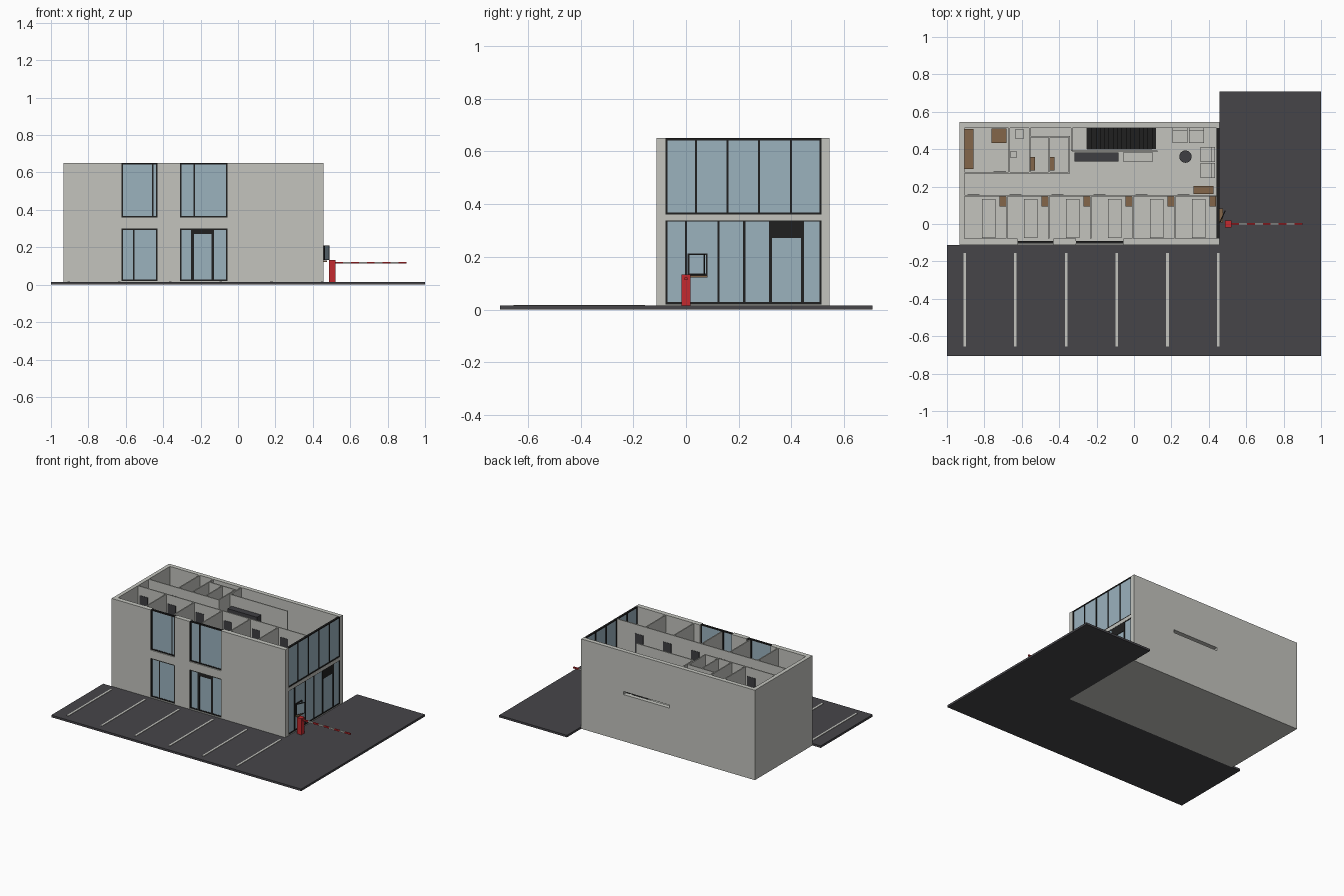
import bpy, bmesh, math
from mathutils import Vector

cube = bpy.data.objects.get("Cube")
if cube:
    bpy.data.objects.remove(cube, do_unlink=True)


def material(name, *rgb):
    lin = [((c / 255 + 0.055) / 1.055) ** 2.4 for c in rgb] + [1.0]
    m = bpy.data.materials.new(name)
    m.use_nodes = True
    m.diffuse_color = lin
    m.node_tree.nodes["Principled BSDF"].inputs["Base Color"].default_value = lin
    return m


PLASTER = material("pale plaster", 195, 196, 190)
ASPHALT = material("asphalt", 70, 69, 73)
GLASS = material("blue glass", 155, 178, 190)
BLACK = material("black metal", 32, 32, 32)
RED = material("barrier red", 195, 42, 46)
WOOD = material("wood", 132, 102, 74)
CHARCOAL = material("charcoal", 62, 62, 66)


def boxes(name, mat, *items):
    """One object from boxes given as (x0, x1, y0, y1, z0, z1)."""
    bm = bmesh.new()
    for x0, x1, y0, y1, z0, z1 in items:
        vs = bmesh.ops.create_cube(bm, size=1)["verts"]
        for v in vs:
            v.co = Vector(((x0 + x1) / 2 + v.co.x * (x1 - x0),
                           (y0 + y1) / 2 + v.co.y * (y1 - y0),
                           (z0 + z1) / 2 + v.co.z * (z1 - z0)))
    me = bpy.data.meshes.new(name)
    bm.to_mesh(me)
    bm.free()
    me.materials.append(mat)
    ob = bpy.data.objects.new(name, me)
    bpy.context.collection.objects.link(ob)
    return ob


def window(name, axis, plane, a0, a1, z0, z1, mullions=(), solid=(), t=0.008, depth=0.014):
    """Glass pane with a bar frame, running along x or y, centred on a plane."""
    def place(b0, b1, c0, c1, d):
        span, thick = (b0, b1), (plane - d / 2, plane + d / 2)
        return (span + thick if axis == "x" else thick + span) + (c0, c1)
    bars = [place(a0, a0 + t, z0, z1, depth), place(a1 - t, a1, z0, z1, depth),
            place(a0 + t, a1 - t, z0, z0 + t, depth), place(a0 + t, a1 - t, z1 - t, z1, depth)]
    bars += [place(m - t / 2, m + t / 2, z0 + t, z1 - t, depth) for m in mullions]
    bars += [place(*s, depth) for s in solid]
    return [boxes(name + "_frame", BLACK, *bars),
            boxes(name + "_glass", GLASS, place(a0 + t / 2, a1 - t / 2, z0 + t / 2, z1 - t / 2, depth / 2))]


# Main levels
TOP, FLOOR, CEIL, PAVE = 0.65, 0.36, 0.338, 0.015
L, R, F, B = -0.933, 0.457, -0.112, 0.545
IL, IF, IB = -0.905, -0.078, 0.514

# Paved yard and parking lines
boxes("front_yard", ASPHALT, (-1, 1, -0.706, F, 0, PAVE))
boxes("side_yard", ASPHALT, (R, 1, F, 0.708, 0, PAVE))
boxes("parking_lines", PLASTER, *[(x - 0.007, x + 0.007, -0.655, -0.155, PAVE, PAVE + 0.003)
                                  for x in [-0.905 + 0.271 * i for i in range(6)]])

# Front wall with two columns of windows
WIN = [(-0.623, -0.43), (-0.31, -0.056)]
front = [(L, WIN[0][0], F, IF, 0, TOP), (WIN[0][1], WIN[1][0], F, IF, 0, TOP), (WIN[1][1], R, F, IF, 0, TOP)]
for a, b in WIN:
    front += [(a, b, F, IF, 0, 0.02), (a, b, F, IF, 0.3, FLOOR)]
boxes("front_wall", PLASTER, *front)

# Back wall with a slot beside the stair opening
SX0, SX1, SY = -0.25, 0.118, 0.4
boxes("back_wall", PLASTER, (L, R, IB, B, 0, CEIL), (L, R, IB, B, FLOOR, TOP),
      (L, SX0, IB, B, CEIL, FLOOR), (SX1, R, IB, B, CEIL, FLOOR))
boxes("end_wall", PLASTER, (L, IL, IF, IB, 0, TOP))

# Floors
boxes("ground_floor", PLASTER, (IL, R, IF, IB, 0, 0.02))
boxes("upper_floor", PLASTER, (IL, R, IF, SY, CEIL, FLOOR),
      (IL, SX0, SY, IB, CEIL, FLOOR), (SX1, R, SY, IB, CEIL, FLOOR))

# Front windows and entrance door
window("upper_small_window", "x", -0.097, *WIN[0], FLOOR, TOP, [-0.457])
window("upper_large_window", "x", -0.097, *WIN[1], FLOOR, TOP, [-0.235])
window("lower_small_window", "x", -0.097, *WIN[0], 0.02, 0.3, [-0.557])
window("front_entrance", "x", -0.097, *WIN[1], 0.02, 0.3, [],
       [(-0.25, -0.235, 0.025, 0.295), (-0.143, -0.128, 0.025, 0.295), (-0.236, -0.142, 0.272, 0.295)])

# Glazed side wall with a door and a service hatch
window("upper_glazing", "y", 0.449, IF, IB, FLOOR, TOP, [0.038, 0.157, 0.277, 0.398])
window("lower_glazing", "y", 0.449, IF, IB, 0.02, CEIL + 0.004, [0, 0.123, 0.221],
       [(0.315, 0.327, 0.02, 0.34), (0.436, 0.448, 0.02, 0.34), (0.326, 0.437, 0.272, 0.34)])
window("hatch", "y", 0.451, 0.005, 0.082, 0.13, 0.213, t=0.006)
for part in window("hatch_casement", "x", 0, 0, 0.067, 0.132, 0.21, t=0.004, depth=0.006):
    part.location = (0.46, 0.01, 0)
    part.rotation_euler.z = math.radians(66)
boxes("hatch_shelf", WOOD, (0.44, 0.475, 0.008, 0.082, 0.122, 0.129))

# Partitions of the upper storey
T = 0.004
ROOMS = [IL + 0.2245 * i for i in range(6)]


def wall(x0, x1, y0, y1):
    return (x0 - T, x1 + T, y0 - T, y1 + T, FLOOR, TOP)


boxes("room_dividers", PLASTER, *[wall(x, x, IF + T, 0.144) for x in ROOMS[1:]])
boxes("corridor_wall", PLASTER, wall(IL + T, 0.438, 0.152, 0.152))
boxes("office_walls", PLASTER, wall(IL + T, -0.347, 0.275, 0.275),
      wall(-0.668, -0.668, 0.283, IB - T), wall(-0.558, -0.558, 0.283, IB - T))
boxes("cubicle_walls", PLASTER, wall(-0.55, -0.347, 0.466, 0.466),
      wall(-0.452, -0.452, 0.283, 0.458), wall(-0.347, -0.347, 0.283, 0.458))
boxes("stair_walls", PLASTER, wall(-0.334, -0.334, 0.394, IB - T), wall(-0.326, 0.122, 0.39, 0.39))

# Inner doors
doors = [(x + 0.015, x + 0.08, 0.146, 0.158, FLOOR, 0.585) for x in ROOMS]
doors.append((-0.75, -0.685, 0.269, 0.281, FLOOR, 0.585))
boxes("inner_doors", CHARCOAL, *doors)

# Beds and desks in each room
boxes("beds", PLASTER, *[(x + 0.093, x + 0.165, -0.074, 0.134, FLOOR, 0.4) for x in ROOMS])
boxes("room_desks", WOOD, *[(x + 0.186, x + 0.22, 0.094, 0.148, FLOOR, 0.45) for x in ROOMS])

# Office, washroom and cubicle furniture
boxes("office_desks", WOOD, (IL, -0.858, 0.294, 0.508, FLOOR, 0.46), (-0.762, -0.682, 0.433, 0.51, FLOOR, 0.46))
boxes("washroom_fixtures", PLASTER, (-0.634, -0.59, 0.455, 0.508, FLOOR, 0.42),
      (-0.66, -0.628, 0.353, 0.39, FLOOR, 0.45))
boxes("cubicle_benches", WOOD, (-0.554, -0.528, 0.285, 0.358, FLOOR, 0.42), (-0.448, -0.424, 0.285, 0.358, FLOOR, 0.42))

# Lounge furniture
boxes("dark_cabinet", CHARCOAL, (-0.318, -0.082, 0.335, 0.382, FLOOR, 0.57))
boxes("pale_cabinet", PLASTER, (-0.06, 0.102, 0.335, 0.382, FLOOR, 0.45))
boxes("lounge_sideboard", WOOD, (0.318, 0.425, 0.16, 0.203, FLOOR, 0.44))
chairs = []
for x in (0.206, 0.295):
    chairs += [(x, x + 0.08, 0.433, 0.5, FLOOR, 0.41), (x, x + 0.08, 0.5, IB, FLOOR, 0.46)]
for y in (0.246, 0.332):
    chairs += [(0.356, 0.415, y, y + 0.08, FLOOR, 0.41), (0.415, 0.432, y, y + 0.08, FLOOR, 0.46)]
boxes("armchairs", PLASTER, *chairs)
bpy.ops.mesh.primitive_cylinder_add(vertices=24, radius=0.033, depth=0.06, location=(0.275, 0.36, 0.39))
table = bpy.context.object
table.name = "round_table"
table.data.materials.append(CHARCOAL)
bpy.ops.object.shade_smooth_by_angle()

# Staircase climbing to the upper floor
N = 16
run, rise = (SX1 - SX0) / N, (FLOOR - 0.02) / N
boxes("staircase", BLACK, *[(SX0 + run * i, SX0 + run * (i + 1), SY, IB,
                             max(0.02, 0.02 + rise * (i - 2)), 0.02 + rise * (i + 1)) for i in range(N)])

# Entry barrier with a striped arm
boxes("barrier_post", RED, (0.486, 0.52, -0.018, 0.018, PAVE, 0.132))
step = 0.38 / 9
arm = [(0.52 + step * i, 0.52 + step * (i + 1), -0.005, 0.005, 0.112, 0.122) for i in range(9)]
boxes("barrier_arm_red", RED, *arm[::2])
boxes("barrier_arm_pale", PLASTER, *arm[1::2])
